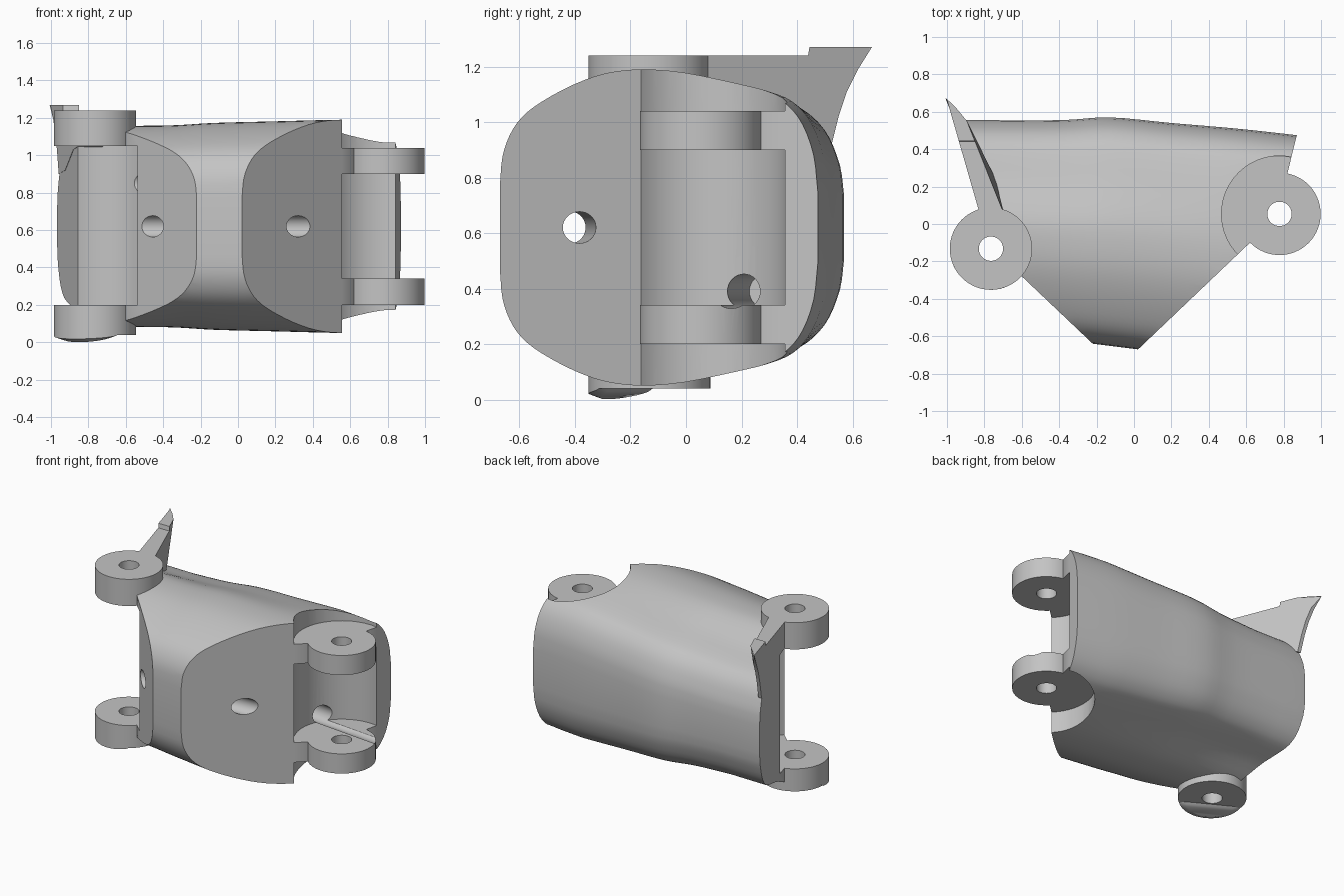
import bpy, bmesh, math
from mathutils import Vector

if "Cube" in bpy.data.objects:
    bpy.data.objects.remove(bpy.data.objects["Cube"], do_unlink=True)

grey = bpy.data.materials.new("plain_grey")
grey.use_nodes = True
grey.diffuse_color = (0.55, 0.55, 0.55, 1)
grey.node_tree.nodes["Principled BSDF"].inputs["Base Color"].default_value = grey.diffuse_color

MID = 0.62                       # mid height of the shell
HORN_PIN = Vector((-0.765, -0.132, 0))
WIDE_PIN = Vector((0.778, 0.054, 0))
LUG_R, PIN_R, CLEAR_R = 0.22, 0.065, 0.31


def make(name, bm):
    bmesh.ops.recalc_face_normals(bm, faces=bm.faces)
    mesh = bpy.data.meshes.new(name)
    bm.to_mesh(mesh)
    bm.free()
    mesh.materials.append(grey)
    ob = bpy.data.objects.new(name, mesh)
    bpy.context.collection.objects.link(ob)
    return ob


def skin(name, rings):
    """Closed solid through equal-length rings of points."""
    bm = bmesh.new()
    loops = [[bm.verts.new(p) for p in ring] for ring in rings]
    n = len(loops[0])
    for a, b in zip(loops, loops[1:]):
        for i in range(n):
            j = (i + 1) % n
            bm.faces.new((a[i], a[j], b[j], b[i]))
    bm.faces.new(loops[0])
    bm.faces.new(loops[-1])
    return make(name, bm)


def rod(name, start, end, radius, sides=64):
    start, end = Vector(start), Vector(end)
    axis = end - start
    turn = axis.to_track_quat('Z', 'Y')
    ring = [turn @ Vector((radius * math.cos(math.tau * i / sides),
                           radius * math.sin(math.tau * i / sides), 0)) for i in range(sides)]
    return skin(name, [[start + p for p in ring], [end + p for p in ring]])


def post(name, pin, radius, z0, z1):
    return rod(name, pin + Vector((0, 0, z0)), pin + Vector((0, 0, z1)), radius)


def boolean(ob, tool, operation='DIFFERENCE'):
    tool.hide_render = True
    mod = ob.modifiers.new("cut", 'BOOLEAN')
    mod.operation, mod.solver, mod.object = operation, 'EXACT', tool
    bpy.context.view_layer.objects.active = ob
    bpy.ops.object.modifier_apply(modifier=mod.name)
    bpy.data.objects.remove(tool, do_unlink=True)


def smooth(ob):
    bpy.ops.object.select_all(action='DESELECT')
    ob.select_set(True)
    bpy.context.view_layer.objects.active = ob
    bpy.ops.object.shade_smooth_by_angle(angle=math.radians(28))


def spline(points, steps):
    """Catmull-Rom curve through the points."""
    pts = [Vector(p) for p in points]
    pts = [2 * pts[0] - pts[1]] + pts + [2 * pts[-1] - pts[-2]]
    out = []
    for a, b, c, d in zip(pts, pts[1:], pts[2:], pts[3:]):
        for k in range(steps):
            t = k / steps
            out.append(0.5 * (2 * b + (c - a) * t + (2 * a - 5 * b + 4 * c - d) * t * t
                              + (3 * b - a - 3 * c + d) * t ** 3))
    return out + [pts[-2]]


# Shell: rounded section (depth, half height) lofted along x
half = spline([(0, 0.16), (0.01, 0.26), (0.04, 0.34), (0.09, 0.405), (0.17, 0.46), (0.3, 0.52), (0.43, 0.558),
               (0.57, 0.57), (0.72, 0.56), (0.9, 0.525), (1.06, 0.48), (1.13, 0.44), (1.185, 0.37),
               (1.225, 0.26), (1.24, 0.13)], 3)
section = [(p.x / 1.24, p.y) for p in half] + [(p.x / 1.24, -p.y) for p in reversed(half)]
# Stations: x, back y, height scale; the back gets rounder towards the horn end
stations = spline([(-1.08, 0.55, 0.94), (-0.89, 0.555, 0.945), (-0.4, 0.555, 0.945), (-0.13, 0.57, 0.97),
                   (0.2, 0.54, 0.985), (0.55, 0.51, 1), (0.87, 0.475, 1), (1, 0.46, 1)], 4)
rings = []
for x, back, scale in stations:
    front = -0.67 - 0.125 * (x - 0.02)
    rounder = min(1, max(0, (0.55 - x) / 1.2))
    ring = []
    for u, h in section:
        ease = min(1, max(0, (u - 0.5) / 0.25))
        drop = rounder * 0.062 * ease * ease * (3 - 2 * ease) * min(1, abs(h) / 0.3)
        ring.append((x, front + u * (back - front), MID + scale * (h - math.copysign(drop, h))))
    rings.append(ring)
shell = skin("shell", rings)

# Plan outline trims the slanted faces and both ends
plan = [(-0.15, -0.707), (-0.6, -0.28), (-0.65, -0.15), (-0.83, 0.08), (-1.038, 0.8),
        (0.95, 0.8), (0.82, 0.27), (0.7, 0.13), (0.62, -0.1), (-0.02, -0.71)]
boolean(shell, skin("plan_trim", [[(x, y, z) for x, y in plan] for z in (-0.5, 1.8)]), 'INTERSECT')

# Round clearance pockets between and outside the lugs
for z0, z1 in ((-0.3, 0.2), (0.34, 0.9), (1.04, 1.6)):
    boolean(shell, post("wide_pocket", WIDE_PIN, CLEAR_R, z0, z1))
boolean(shell, post("horn_pocket", HORN_PIN, CLEAR_R, 0.2, 1.05))


def tendon():
    return rod("tendon_bore", (-0.3, 0.29, 0.39), (1.2, 0.14, 0.39), 0.062, 32)


# Bores through the shell
boolean(shell, rod("cross_bore", (-0.9, -0.435, MID), (0.9, -0.36, MID), 0.057, 32))
boolean(shell, tendon())
boolean(shell, rod("blind_bore", (-0.65, 0.04, 0.85), (-0.2, 0.04, 0.85), 0.055, 32))
smooth(shell)

# Hinge lugs with pin holes
for name, pin, z0, z1 in (("wide_lower_lug", WIDE_PIN, 0.2, 0.34), ("wide_upper_lug", WIDE_PIN, 0.9, 1.04),
                          ("horn_lower_lug", HORN_PIN, 0.04, 0.2), ("horn_upper_lug", HORN_PIN, 1.05, 1.24)):
    lug = post(name, pin, LUG_R, z0, z1)
    boolean(lug, post("pin_hole", pin, PIN_R, z0 - 0.1, z1 + 0.1))
    if name == "wide_lower_lug":
        boolean(lug, tendon())
    smooth(lug)

# Shallow swelling under the lower lug
bm = bmesh.new()
for i in range(23):
    a = math.radians(175 + 6 * i)
    rim = HORN_PIN + LUG_R * Vector((math.cos(a), math.sin(a), 0))
    bm.verts.new(rim + Vector((0, 0, 0.05)))
    bulge = math.sin(math.pi * i / 22) ** 0.5
    bm.verts.new(rim + Vector((0, 0, 0.045 - 0.027 * bulge)))
    bm.verts.new(HORN_PIN.lerp(rim, 0.8) + Vector((0, 0, 0.045 - 0.044 * bulge)))
bmesh.ops.convex_hull(bm, input=bm.verts)
swelling = make("lug_swelling", bm)
boolean(swelling, post("pin_hole", HORN_PIN, PIN_R, -0.2, 0.3))
smooth(swelling)

# Horn: tapered fin standing on the end plane, bulging a little at its foot
fin = [(0.05, 1.07), (0.05, 1.24), (0.2, 1.24), (0.44, 1.24), (0.445, 1.27), (0.55, 1.27), (0.62, 1.27),
       (0.67, 1.27), (0.62, 1.19), (0.58, 1.11), (0.55, 1.02), (0.52, 0.9), (0.4, 0.92), (0.25, 1.03)]
outer = [(-0.832 - 0.288 * (y - 0.08), y, z) for y, z in fin]
inner = []
for x, y, z in outer:
    thick = 0.135 - 0.11 * y - 1.6 * max(0, y - 0.55) ** 1.5
    if z < 1.25 and y > 0.5:                # thin trailing edge
        thick = 0.025
    elif z < 1.06 and 0.2 < y < 0.3:        # foot
        thick += 0.03
    inner.append((x + thick, y, z))
smooth(skin("horn", [outer, inner]))
